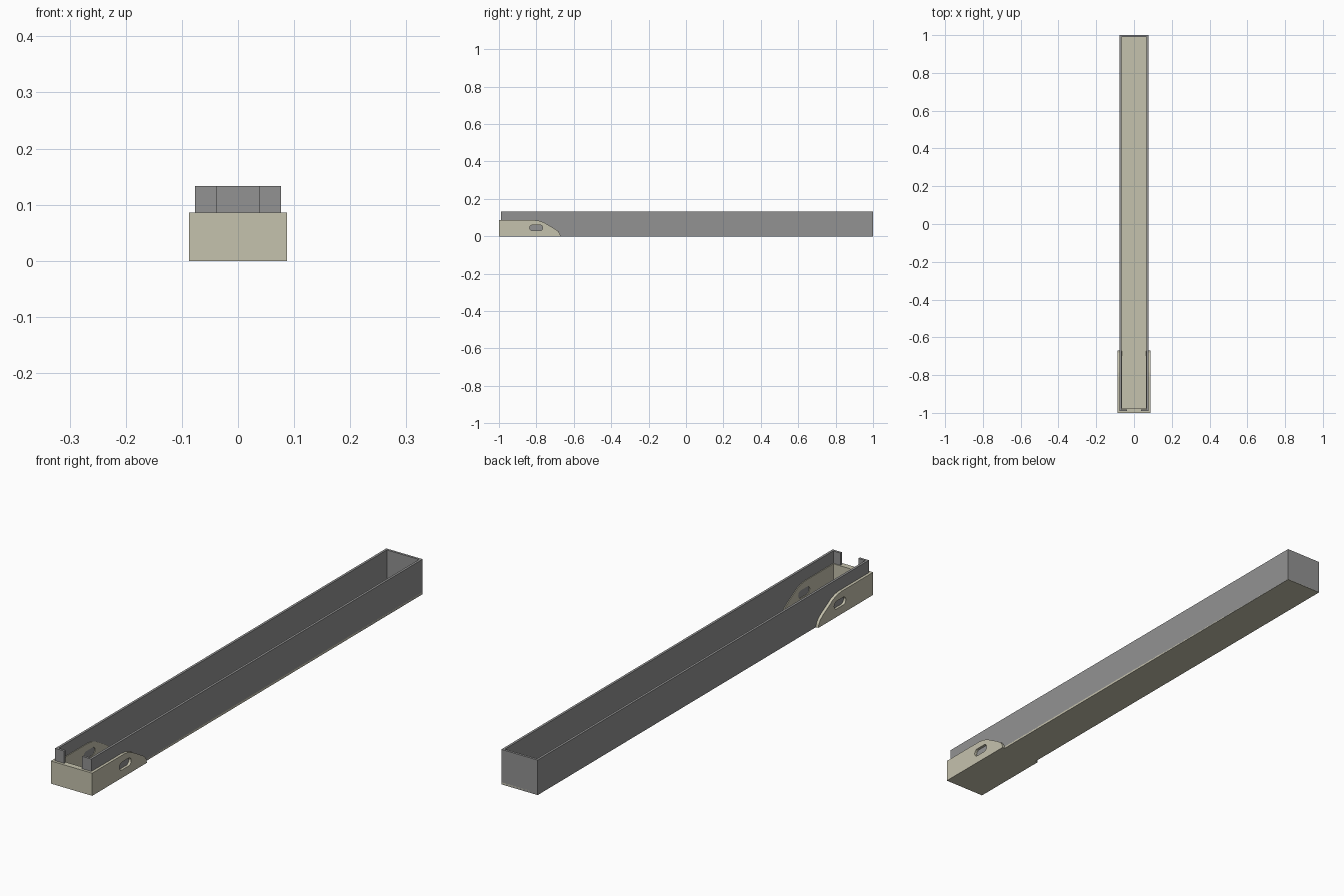
import bpy, bmesh, math

if "Cube" in bpy.data.objects:
    bpy.data.objects.remove(bpy.data.objects["Cube"])

beige = bpy.data.materials.new("beige")
beige.diffuse_color = (0.56, 0.54, 0.42, 1)
beige.use_nodes = True
beige.node_tree.nodes["Principled BSDF"].inputs["Base Color"].default_value = beige.diffuse_color
grey = bpy.data.materials.new("grey")
grey.diffuse_color = (0.29, 0.29, 0.29, 1)
grey.use_nodes = True
grey.node_tree.nodes["Principled BSDF"].inputs["Base Color"].default_value = grey.diffuse_color


def extrude(name, pts, axis, lo, hi, mat):
    """Prism of a 2D outline: axis 'X' takes (y, z), axis 'Z' takes (x, y)."""
    bm = bmesh.new()
    place = (lambda a, b: (lo, a, b)) if axis == 'X' else (lambda a, b: (a, b, lo))
    face = bm.faces.new([bm.verts.new(place(*p)) for p in pts])
    top = bmesh.ops.extrude_face_region(bm, geom=[face])['geom']
    d = hi - lo
    bmesh.ops.translate(bm, verts=[v for v in top if isinstance(v, bmesh.types.BMVert)],
                        vec=(d, 0, 0) if axis == 'X' else (0, 0, d))
    bmesh.ops.recalc_face_normals(bm, faces=bm.faces)
    me = bpy.data.meshes.new(name)
    bm.to_mesh(me)
    bm.free()
    ob = bpy.data.objects.new(name, me)
    bpy.context.collection.objects.link(ob)
    me.materials.append(mat)
    return ob


def cut(ob, cutter):
    m = ob.modifiers.new("cut", 'BOOLEAN')
    m.operation, m.solver, m.object = 'DIFFERENCE', 'EXACT', cutter
    cutter.hide_render = True
    cutter.hide_set(True)


W, T, H = 0.0765, 0.009, 0.133      # channel half width, wall thickness, height
GAP, FRONT = 0.038, -0.99
IN = W - T

# Grey channel wall, open at the top with a gap in the front end
wall = [(-GAP, FRONT), (-W, FRONT), (-W, 1), (W, 1), (W, FRONT), (GAP, FRONT),
        (GAP, FRONT + T), (IN, FRONT + T), (IN, 1 - T), (-IN, 1 - T),
        (-IN, FRONT + T), (-GAP, FRONT + T)]
extrude("channel_wall", wall, 'Z', 0.0005, H, grey)

# Beige floor along the whole channel
extrude("channel_floor", [(-W, FRONT), (W, FRONT), (W, 1), (-W, 1)], 'Z', 0, 0.008, beige)

# Stadium slot outline
slot = []
for cy, start in ((-0.781, -90), (-0.821, 90)):
    for i in range(9):
        a = math.radians(start + i * 22.5)
        slot.append((cy + 0.015 * math.cos(a), 0.045 + 0.015 * math.sin(a)))

# Beige end bracket wrapping the wall inside and outside
OUT, LINER = 0.087, IN - 0.003
side = [(-1, 0), (-1, 0.086), (-0.81, 0.086), (-0.785, 0.083), (-0.76, 0.074),
        (-0.70, 0.039), (-0.683, 0.027), (-0.674, 0.013), (-0.671, 0)]
bracket = extrude("end_bracket", side, 'X', -OUT, OUT, beige)
y0 = FRONT + T + 0.003
cut(bracket, extrude("bracket_hollow", [(-LINER, y0), (LINER, y0), (LINER, 0), (-LINER, 0)],
                     'Z', 0.008, 0.2, beige))

# Slots through the bracket sides, with the grey wall showing inside them
for s in (-1, 1):
    cut(bracket, extrude("slot_outer", slot, 'X', s * W, s * 0.1, grey))
    cut(bracket, extrude("slot_inner", slot, 'X', s * 0.05, s * IN, grey))
    a, b = sorted((s * (W + 0.0005), s * (IN - 0.0005)))
    extrude("slot_plug", slot, 'X', a, b, grey)
